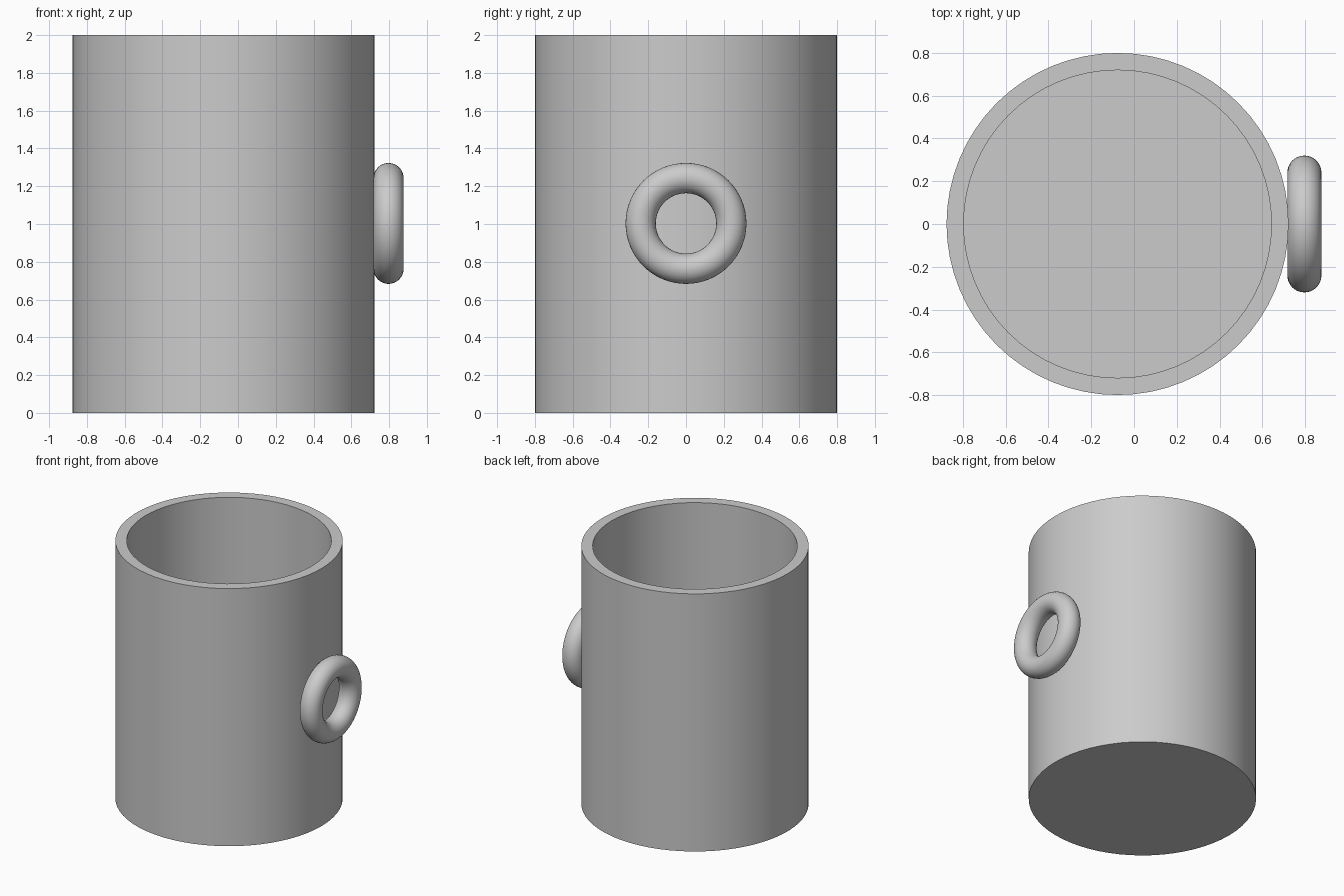
import bpy
import bmesh
import math

cube = bpy.data.objects.get("Cube")
if cube:
    bpy.data.objects.remove(cube, do_unlink=True)

CENTRE_X = -0.077
HEIGHT, OUTER, WALL, SIDES = 2.0, 0.8, 0.08, 64

grey = bpy.data.materials.new("plain grey")
grey.use_nodes = True
colour = (0.6, 0.6, 0.6, 1)
grey.diffuse_color = colour
grey.node_tree.nodes["Principled BSDF"].inputs["Base Color"].default_value = colour


def finish(obj, name):
    obj.name = obj.data.name = name
    obj.data.materials.append(grey)
    bpy.ops.object.select_all(action="DESELECT")
    obj.select_set(True)
    bpy.context.view_layer.objects.active = obj
    bpy.ops.object.shade_smooth_by_angle(angle=math.radians(35))


# Hollow cup: a cylinder whose top is inset to the wall and pushed down to the floor
bpy.ops.mesh.primitive_cylinder_add(vertices=SIDES, radius=OUTER, depth=HEIGHT,
                                    location=(CENTRE_X, 0, HEIGHT / 2))
cup = bpy.context.object
bm = bmesh.new()
bm.from_mesh(cup.data)
top = max(bm.faces, key=lambda f: f.calc_center_median().z)
bmesh.ops.inset_region(bm, faces=[top], thickness=WALL, use_even_offset=True)
cavity = bmesh.ops.extrude_face_region(bm, geom=[top])["geom"]
floor_verts = [v for v in cavity if isinstance(v, bmesh.types.BMVert)]
bmesh.ops.translate(bm, verts=floor_verts, vec=(0, 0, WALL - HEIGHT))
if top.is_valid:
    bmesh.ops.delete(bm, geom=[top], context="FACES_ONLY")
bmesh.ops.recalc_face_normals(bm, faces=bm.faces)
bm.to_mesh(cup.data)
bm.free()
finish(cup, "cup_body")

# Ring handle lying flat against the side
bpy.ops.mesh.primitive_torus_add(major_radius=0.24, minor_radius=0.08,
                                 major_segments=64, minor_segments=32,
                                 location=(0.797, 0, 1.003),
                                 rotation=(0, math.pi / 2, 0))
finish(bpy.context.object, "ring_handle")
